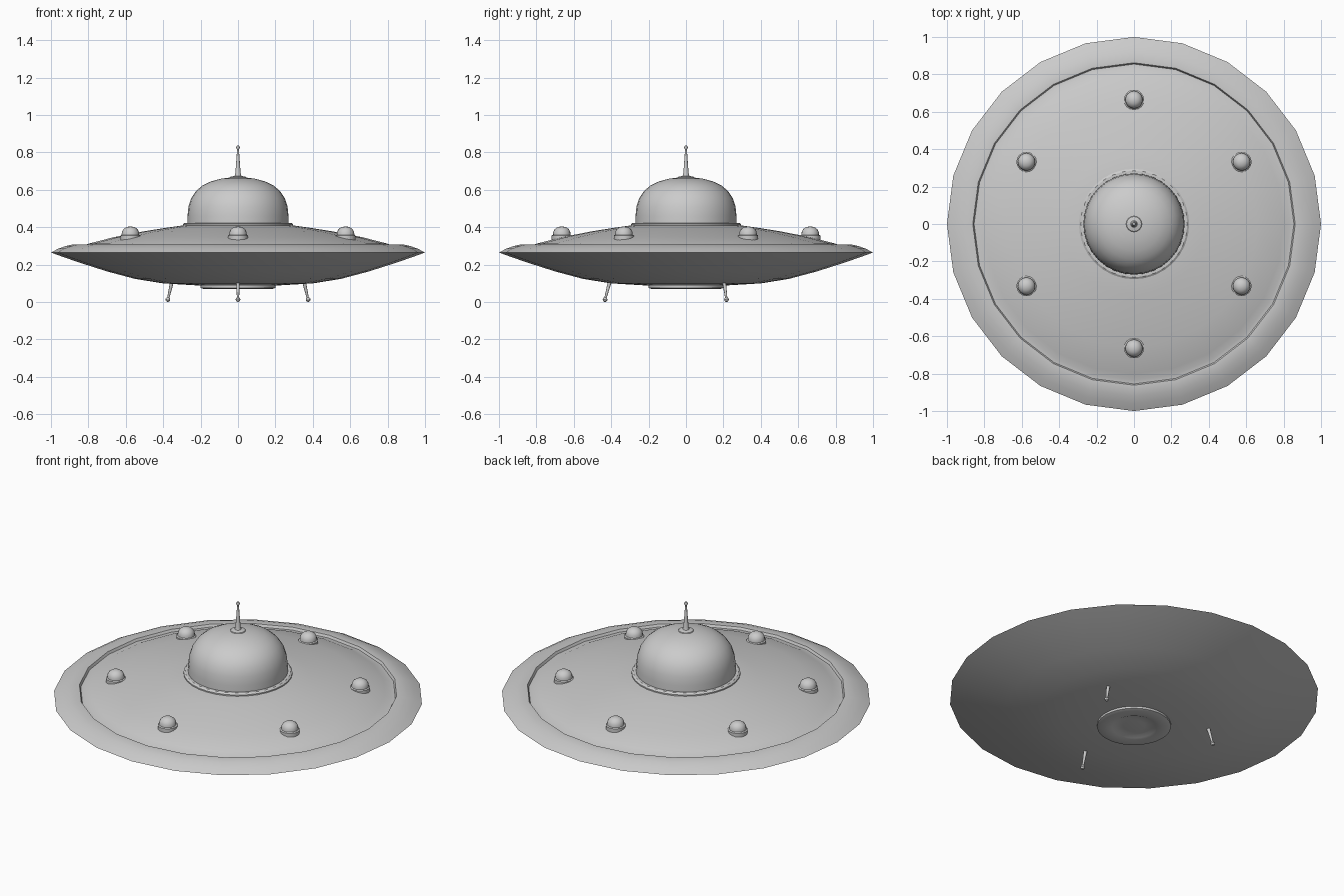
import bpy, bmesh, math
from mathutils import Vector

if "Cube" in bpy.data.objects:
    bpy.data.objects.remove(bpy.data.objects["Cube"])


def lathe(name, profile, sides, loc=(0, 0, 0), direction=(0, 0, 1), angle=35):
    """Spin an (r, z) profile into a smooth object; r = 0 makes a pole."""
    bm = bmesh.new()
    rings = []
    for r, z in profile:
        if r == 0:
            rings.append([bm.verts.new((0, 0, z))])
        else:
            rings.append([bm.verts.new((r * math.cos(2 * math.pi * i / sides),
                                        r * math.sin(2 * math.pi * i / sides), z))
                          for i in range(sides)])
    for a, b in zip(rings, rings[1:]):
        for i in range(sides):
            j = (i + 1) % sides
            if len(a) == 1:
                bm.faces.new((a[0], b[j], b[i]))
            elif len(b) == 1:
                bm.faces.new((a[i], a[j], b[0]))
            else:
                bm.faces.new((a[i], a[j], b[j], b[i]))
    bmesh.ops.recalc_face_normals(bm, faces=bm.faces[:])
    mesh = bpy.data.meshes.new(name)
    bm.to_mesh(mesh)
    bm.free()
    ob = bpy.data.objects.new(name, mesh)
    bpy.context.collection.objects.link(ob)
    ob.location = loc
    ob.rotation_euler = Vector(direction).to_track_quat('Z', 'Y').to_euler()
    bpy.ops.object.select_all(action='DESELECT')
    ob.select_set(True)
    bpy.context.view_layer.objects.active = ob
    bpy.ops.object.shade_smooth_by_angle(angle=math.radians(angle))
    return ob


# Saucer body: underside, rounded rim, groove and raised upper deck
lathe("saucer_hull", [
    (0, 0.088), (0.2, 0.088), (0.4, 0.1), (0.55, 0.124), (0.7, 0.164),
    (0.85, 0.212), (0.94, 0.243), (1.0, 0.265), (0.96, 0.286), (0.92, 0.3),
    (0.885, 0.308), (0.862, 0.308), (0.855, 0.294), (0.835, 0.296),
    (0.8, 0.312), (0.66, 0.348), (0.5, 0.379), (0.38, 0.398), (0.28, 0.412),
    (0, 0.415)], 24)

# Collar around the dome
lathe("dome_collar", [(0.26, 0.4), (0.295, 0.4), (0.295, 0.417),
                      (0.285, 0.424), (0.26, 0.424)], 32)

# Cockpit dome
lathe("dome", [(0.271, 0.4), (0.27, 0.46), (0.265, 0.51), (0.25, 0.556),
               (0.225, 0.593), (0.19, 0.623), (0.145, 0.645), (0.09, 0.66),
               (0.04, 0.666), (0, 0.668)], 32)

# Antenna with flared foot and small ball tip
lathe("antenna", [(0.046, 0.66), (0.04, 0.67), (0.018, 0.675), (0.014, 0.69),
                  (0.005, 0.815), (0.009, 0.821), (0.01, 0.828),
                  (0.007, 0.835), (0, 0.838)], 16)

# Engine port beneath, with a recessed centre
lathe("engine_port", [(0.2, 0.095), (0.2, 0.076), (0.185, 0.071), (0.15, 0.07),
                      (0.12, 0.074), (0.1, 0.083), (0.06, 0.08), (0, 0.077)], 32)

# Six deck lights and three splayed legs
for k in range(6):
    a = math.radians(30 + 60 * k)
    lathe(f"deck_light_{k + 1}", [
        (0.054, -0.025), (0.054, 0.008), (0.047, 0.012), (0.046, 0.026),
        (0.038, 0.042), (0.022, 0.053), (0, 0.057)], 16,
        (0.664 * math.cos(a), 0.664 * math.sin(a), 0.348))

for k in range(3):
    a = math.radians(30 + 120 * k)
    foot = Vector((0.433 * math.cos(a), 0.433 * math.sin(a), 0.013))
    top = Vector((0.406 * math.cos(a), 0.406 * math.sin(a), 0.115))
    d = top - foot
    lathe(f"leg_{k + 1}", [
        (0, -0.013), (0.009, -0.009), (0.013, 0), (0.01, 0.008),
        (0.006, 0.012), (0.0105, d.length), (0, d.length)], 12, foot, d)
